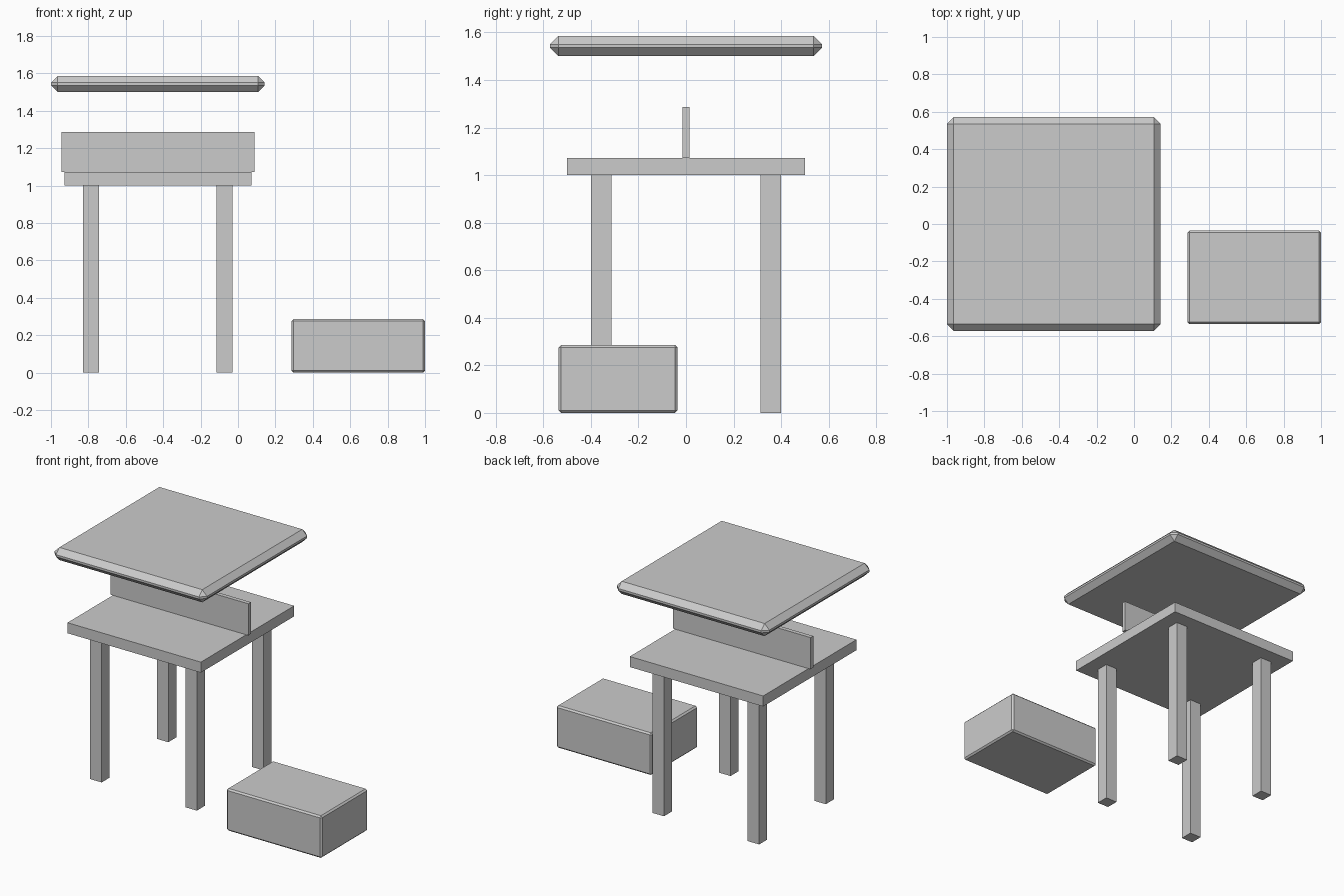
import bpy

if "Cube" in bpy.data.objects:
    bpy.data.objects.remove(bpy.data.objects["Cube"])

grey = bpy.data.materials.new("plain grey")
grey.diffuse_color = (0.6, 0.6, 0.6, 1)
grey.use_nodes = True
grey.node_tree.nodes["Principled BSDF"].inputs["Base Color"].default_value = grey.diffuse_color


def box(name, center, size, bevel=0.0):
    """Axis-aligned box with an optional flat chamfer."""
    bpy.ops.mesh.primitive_cube_add(size=1, location=center)
    ob = bpy.context.object
    ob.name = name
    ob.scale = size
    bpy.ops.object.transform_apply(location=False, rotation=False, scale=True)
    ob.data.materials.append(grey)
    if bevel:
        mod = ob.modifiers.new("chamfer", 'BEVEL')
        mod.width = bevel
        mod.segments = 1
    return ob


TABLE_X = -0.4286   # centre line of the stall
LEG = 0.357         # leg offset from the centre

# Table: four legs and a top
for sx in (-1, 1):
    for sy in (-1, 1):
        box("leg", (TABLE_X + sx * LEG, sy * LEG, 0.5), (0.0857, 0.0857, 1.0))
box("table_top", (TABLE_X, 0, 1.0357), (1.0, 1.0, 0.0714))

# Upright divider board, slightly wider than the table
box("divider_board", (TABLE_X, 0, 1.1786), (1.032, 0.0286, 0.2143))

# Floating canopy with chamfered edges
box("canopy", (TABLE_X, 0, 1.543), (1.143, 1.143, 0.0857), 0.0357)

# Crate on the ground beside the table
box("crate", (0.643, -0.2857, 0.1429), (0.714, 0.5, 0.2857), 0.0107)
